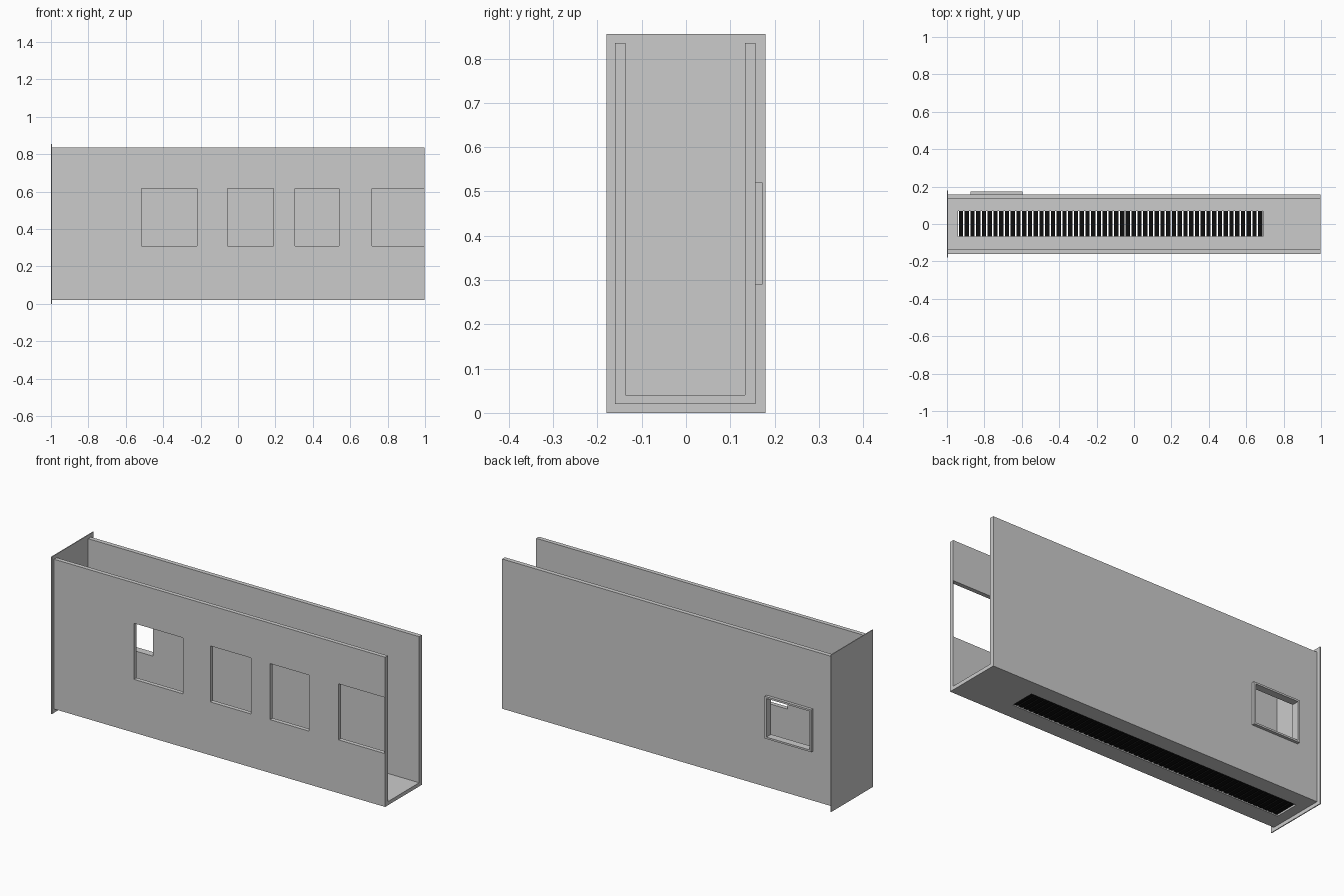
import bpy

if "Cube" in bpy.data.objects:
    bpy.data.objects.remove(bpy.data.objects["Cube"])


def box(name, x, y, z):
    """Box from (min, max) ranges on each axis."""
    bpy.ops.mesh.primitive_cube_add(size=1)
    ob = bpy.context.object
    ob.name = name
    ob.location = [(a + b) / 2 for a, b in (x, y, z)]
    ob.scale = [b - a for a, b in (x, y, z)]
    bpy.ops.object.transform_apply(location=True, rotation=True, scale=True)
    return ob


def cut(target, x, y, z):
    """Cut a rectangular opening through a panel."""
    c = box(target.name + "_cutter", x, y, z)
    m = target.modifiers.new("opening", 'BOOLEAN')
    m.operation, m.solver, m.object = 'DIFFERENCE', 'EXACT', c
    bpy.context.view_layer.objects.active = target
    bpy.ops.object.modifier_apply(modifier=m.name)
    bpy.data.objects.remove(c)


# Front wall with four windows
front = box("front_wall", (-0.995, 0.998), (-0.16, -0.137), (0.04, 0.835))
for x in ((-0.515, -0.22), (-0.055, 0.19), (0.305, 0.54), (0.717, 0.995)):
    cut(front, x, (-0.25, -0.05), (0.31, 0.615))

# Back wall with one small window
WX, WZ = (-0.875, -0.595), (0.29, 0.52)
T = 0.01
back = box("back_wall", (-0.995, 0.998), (0.133, 0.157), (0.04, 0.835))
cut(back, (WX[0] + T, WX[1] - T), (0.05, 0.25), (WZ[0] + T, WZ[1] - T))

# Raised frame around the back window
frame = box("window_frame", WX, (0.157, 0.173), WZ)
cut(frame, (WX[0] + T, WX[1] - T), (0.1, 0.25), (WZ[0] + T, WZ[1] - T))

# Floor with long grille opening
GX, GY = (-0.94, 0.69), (-0.067, 0.07)
floor = box("floor_panel", (-0.995, 0.998), (-0.16, 0.157), (0.02, 0.04))
cut(floor, GX, GY, (-0.1, 0.1))

# Dark grille slats
black = bpy.data.materials.new("black")
black.diffuse_color = (0.004, 0.004, 0.004, 1)
black.use_nodes = True
black.node_tree.nodes["Principled BSDF"].inputs["Base Color"].default_value = black.diffuse_color
N = 53
step = (GX[1] - GX[0]) / N
for i in range(N):
    x0 = GX[0] + i * step
    slat = box(f"grille_slat_{i + 1}", (x0 + 0.004, x0 + step - 0.004), GY, (0.026, 0.036))
    slat.data.materials.append(black)

# End plate
box("end_plate", (-1.0, -0.995), (-0.18, 0.18), (0.0, 0.855))
